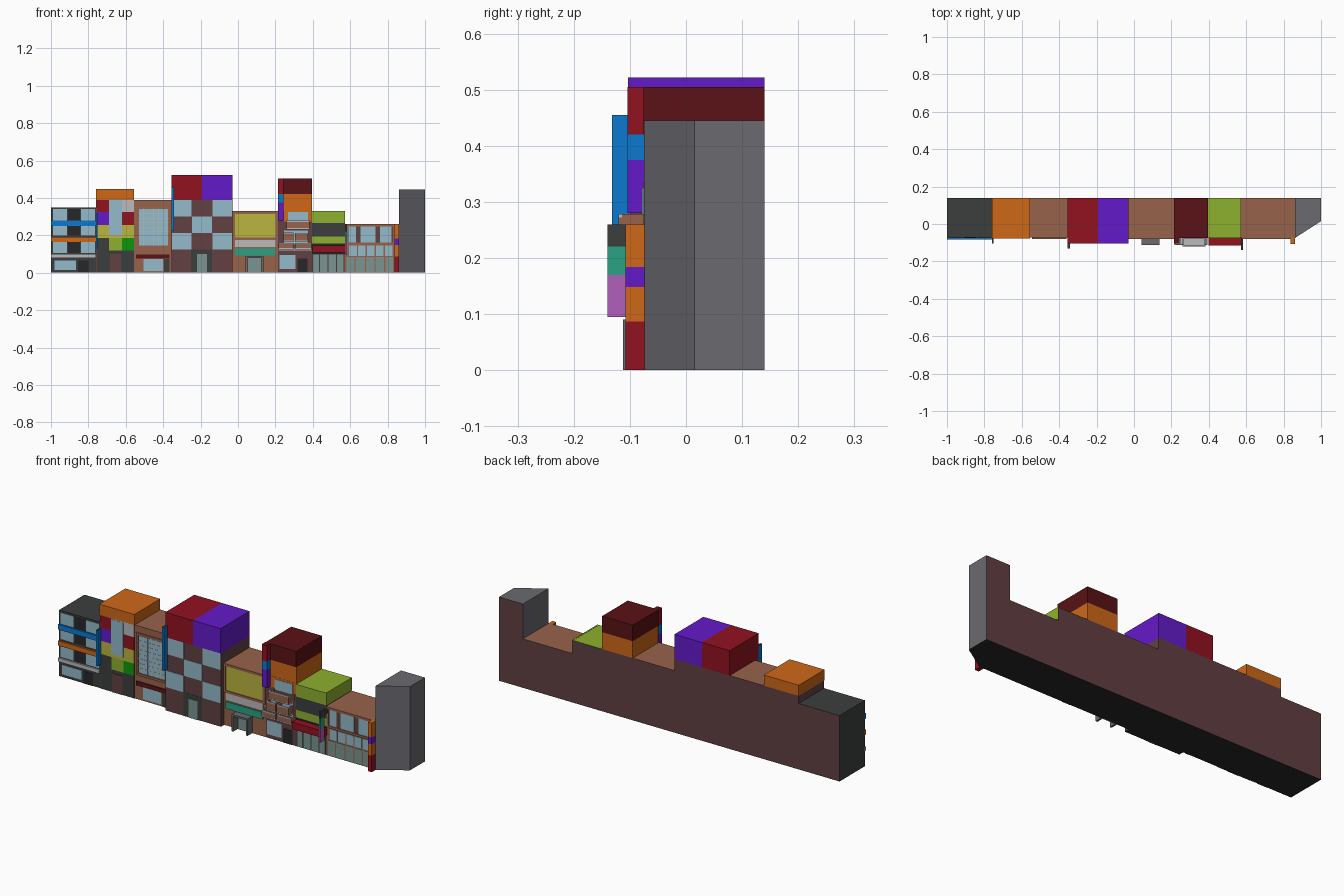
import bpy, bmesh

if "Cube" in bpy.data.objects:
    bpy.data.objects.remove(bpy.data.objects["Cube"])

RGB = dict(dark=(62, 64, 64), maroon=(98, 66, 68), brown=(150, 98, 76), orange=(205, 104, 30),
           red=(145, 25, 38), purple=(100, 32, 200), olive=(185, 180, 65), lime=(140, 175, 50),
           glass=(145, 185, 200), teal=(48, 160, 130), blue=(20, 120, 205), pink=(175, 95, 185),
           green=(20, 150, 20), light=(185, 185, 188), grey=(106, 105, 111), wine=(90, 25, 28),
           shopglass=(122, 146, 142), black=(44, 44, 46))
MATS = {}
BACK, WALL = 0.14, -0.073


def mat(key):
    if key not in MATS:
        m = bpy.data.materials.new(key)
        m.diffuse_color = [(c / 255) ** 2.2 for c in RGB[key]] + [1]
        m.use_nodes = True
        m.node_tree.nodes["Principled BSDF"].inputs["Base Color"].default_value = m.diffuse_color
        MATS[key] = m
    return MATS[key]


def prism(name, outline, z0, z1, front, top=None, back=None, side=None, bottom=None):
    """Extrude a plan outline upward and colour its faces by direction."""
    bm = bmesh.new()
    base = bm.faces.new([bm.verts.new((x, y, z0)) for x, y in outline])
    ext = bmesh.ops.extrude_face_region(bm, geom=[base])
    for v in ext['geom']:
        if isinstance(v, bmesh.types.BMVert):
            v.co.z = z1
    bmesh.ops.recalc_face_normals(bm, faces=bm.faces)
    keys = [front, top or front, back or front, side or front, bottom or front]
    for f in bm.faces:
        n = f.normal
        f.material_index = (1 if n.z > .5 else 4 if n.z < -.5 else 2 if n.y > .5
                            else 3 if abs(n.x) > .9 else 0)
    me = bpy.data.meshes.new(name)
    bm.to_mesh(me)
    bm.free()
    for k in keys:
        me.materials.append(mat(k))
    ob = bpy.data.objects.new(name, me)
    bpy.context.collection.objects.link(ob)
    return ob


def box(name, x0, x1, y0, y1, z0, z1, *cols):
    return prism(name, [(x0, y0), (x1, y0), (x1, y1), (x0, y1)], z0, z1, *cols)


def body(name, x0, x1, h, front, top, side='maroon', y=WALL):
    box(name + "_body", x0, x1, y, BACK, 0, h, front, top, 'maroon', side, 'black')


def panel(name, x0, x1, z0, z1, col, out=0.002, y=WALL):
    box(name, x0, x1, y - out, y + .004, z0, z1, col)


def frame(name, x0, x1, z0, z1, col, t=.012, out=.006, y=WALL):
    panel(name + "_top", x0, x1, z1 - t, z1, col, out, y)
    panel(name + "_bottom", x0, x1, z0, z0 + t, col, out, y)
    for s, a in (("left", x0), ("right", x1 - t)):
        panel(f"{name}_{s}", a, a + t, z0 + t, z1 - t, col, out, y)


def balcony(name, x0, x1, z0, z1, y=-.112, t=.006):
    # open tray with a pale rim
    box(name + "_floor", x0, x1, y, WALL, z0, z0 + t, 'light')
    box(name + "_front", x0 + t, x1 - t, y + .001, y + t, z0 + t, z1 - t, 'brown')
    box(name + "_rim", x0, x1, y, y + t, z1 - t, z1, 'light')
    for s, a in (("left", x0), ("right", x1 - t)):
        box(f"{name}_side_{s}", a, a + t, y, WALL, z0 + t, z1, 'brown', 'light')


# House 1: dark, with coloured floor bands
body("dark_house", -1, -.76, .35, 'dark', 'dark', 'dark')
for i, (z0, z1) in enumerate([(.105, .165), (.2, .25), (.28, .34)]):
    for x in (-.99, -.84):
        panel(f"dark_house_window_{i}", x, x + .075, z0, z1, 'glass')
    panel(f"dark_house_centre_{i}", -.91, -.845, z0, z1, 'black', .001)
for c, z0, z1 in (('light', .08, .1), ('orange', .165, .19), ('blue', .25, .278)):
    panel("floor_band_" + c, -1, -.76, z0, z1, c, .009)
panel("dark_house_shop_window", -.98, -.867, .015, .065, 'glass')
panel("dark_house_door", -.855, -.8, 0, .065, 'black')

# House 2: colour patchwork under an orange top
body("patchwork_house", -.76, -.555, .39, 'maroon', 'brown')
box("orange_top", -.76, -.555, -.077, BACK, .39, .447, 'orange')
xs, zs = [-.755, -.69, -.62, -.557], [.39, .325, .255, .185, .12]
rows = [('red', 'glass', 'light'), ('purple', 'glass', 'red'),
        ('olive', 'olive', 'olive'), ('dark', 'lime', 'green')]
for r, row in enumerate(rows):
    for c, col in enumerate(row):
        panel(f"patch_{r}_{c}", xs[c], xs[c + 1], zs[r + 1], zs[r], col, .004)
panel("patchwork_window", -.69, -.62, .2, .385, 'glass', .005)
panel("patchwork_plinth", -.755, -.557, 0, .12, 'dark')
panel("patchwork_door", -.685, -.625, 0, .1, 'maroon', .004)
box("blue_sign_small", -.76, -.75, -.105, WALL, .13, .32, 'blue', 'dark')

# House 3: brown with one big gridded window
body("big_window_house", -.555, -.355, .39, 'brown', 'brown')
panel("big_window", -.53, -.375, .145, .34, 'glass')
frame("big_window_frame", -.545, -.36, .13, .355, 'brown')
for i in range(1, 6):
    x = -.53 + .155 * i / 6
    panel("big_window_upright", x - .001, x + .001, .142, .343, 'light', .003)
for i in range(1, 8):
    z = .145 + .195 * i / 8
    panel("big_window_bar", -.533, -.372, z - .001, z + .001, 'light', .003)
panel("wine_awning", -.545, -.365, .075, .097, 'wine', .006)
panel("ground_window", -.505, -.4, .01, .073, 'glass')
panel("ground_door", -.395, -.367, 0, .073, 'dark')

# House 4: checkerboard windows under a red and purple top
Y4 = -.1
body("checker_house", -.355, -.03, .39, 'maroon', 'brown', 'maroon', Y4)
box("red_top", -.355, -.192, -.103, BACK, .39, .522, 'red')
box("purple_top", -.192, -.03, -.103, BACK, .39, .522, 'purple')
for r in range(3):
    for c in range(3):
        if (r + c) % 2 == 0:
            x, z = -.355 + c * .1083, .125 + r * .0883
            panel(f"checker_window_{r}_{c}", x + .001, x + .107, z, z + .0883, 'glass', .002, Y4)
panel("checker_porch", -.25, -.14, 0, .125, 'dark', .001, Y4)
panel("checker_door", -.22, -.167, 0, .1, 'shopglass', .003, Y4)
box("blue_sign_tall", -.355, -.343, -.132, Y4, .225, .455, 'blue', 'dark', 'dark', 'blue')

# House 5: brown with an olive panel and porch
body("olive_house", -.03, .215, .33, 'brown', 'brown')
panel("olive_panel", -.017, .2, .185, .315, 'olive')
frame("olive_frame", -.03, .213, .175, .33, 'brown', .013)
panel("pale_band", -.017, .2, .137, .183, 'light', .003)
panel("teal_band", -.017, .2, .093, .13, 'teal', .008)
panel("porch_door", .053, .122, 0, .08, 'shopglass')
box("porch_roof", .04, .135, -.112, WALL, .08, .09, 'grey')
for s, x in (("left", .04), ("right", .125)):
    box("porch_wall_" + s, x, x + .01, -.112, WALL, 0, .08, 'grey')

# House 6: tall tower with pillar and balconies
body("balcony_house", .215, .395, .33, 'maroon', 'brown')
box("orange_storey", .215, .395, -.075, BACK, .33, .42, 'orange')
box("wine_storey", .215, .395, -.076, BACK, .42, .505, 'wine')
for c, z0, z1 in (('purple', .28, .375), ('blue', .375, .42), ('red', .42, .505)):
    box("pillar_" + c, .213, .243, -.104, WALL, z0, z1, c, 'wine' if c == 'red' else c)
panel("orange_front", .245, .393, .275, .335, 'orange', .003)
panel("upper_window", .268, .375, .27, .325, 'glass', .005)
panel("middle_window", .245, .375, .15, .225, 'glass', .003)
panel("lower_trim", .217, .393, .12, .13, 'light', .008)
balcony("balcony_top", .26, .382, .232, .278, -.12)
balcony("balcony_left", .242, .298, .165, .215)
balcony("balcony_right", .305, .375, .165, .212)
balcony("balcony_low_left", .217, .3, .125, .16)
balcony("balcony_low_right", .306, .393, .125, .16)
panel("balcony_house_window", .222, .308, .02, .095, 'glass')
panel("balcony_house_door", .318, .372, 0, .075, 'black')

# House 7: lime top, dark middle, wine awning
body("lime_house", .395, .57, .33, 'dark', 'lime')
for z0, z1, c in ((.265, .33, 'lime'), (.195, .265, 'dark'), (.155, .195, 'lime'), (.1, .155, 'black')):
    box("lime_house_layer", .395, .572, -.076, WALL + .01, z0, z1, c)
box("lime_top_side", .565, .572, WALL, BACK - .001, .265, .331, 'lime')
box("awning", .398, .575, -.115, WALL, .108, .145, 'red')
for x, w in ((.402, .03), (.438, .04), (.484, .04), (.53, .035)):
    panel("lime_house_shopfront", x, x + w, .003, .098, 'shopglass')
for z0, z1, c in ((.095, .17, 'pink'), (.17, .22, 'teal'), (.22, .26, 'dark')):
    box("hanging_sign_" + c, .573, .583, -.14, -.105, z0, z1, c)
box("sign_bracket", .573, .583, -.106, WALL, .23, .25, 'dark')

# House 8: low brown house with window rows
body("low_house", .57, .86, .26, 'brown', 'brown')
frame("low_house_frame", .575, .84, .15, .26, 'brown', .012)
panel("low_house_infill", .587, .828, .16, .248, 'maroon', .001)
for x, w in ((.59, .04), (.655, .08), (.76, .06)):
    panel("upper_row_window", x, x + w, .162, .246, 'glass')
for i in range(5):
    x = .593 + i * .048
    panel("middle_row_window", x, x + .042, .09, .145, 'glass')
for i, (x, w) in enumerate([(.58, .042), (.628, .05), (.685, .045), (.736, .045), (.788, .04)]):
    panel("low_house_shopfront", x, x + w, .003, .083, 'shopglass')
for z0, z1, c in ((0, .087, 'red'), (.087, .148, 'orange'), (.148, .184, 'purple'), (.184, .26, 'orange')):
    box("corner_pillar", .838, .861, -.108, WALL, z0, z1, c)

# Grey end tower with an angled front
prism("end_tower", [(.86, -.075), (1, .015), (1, BACK), (.86, BACK)], 0, .445,
      'grey', 'grey', 'maroon', 'grey', 'black')
